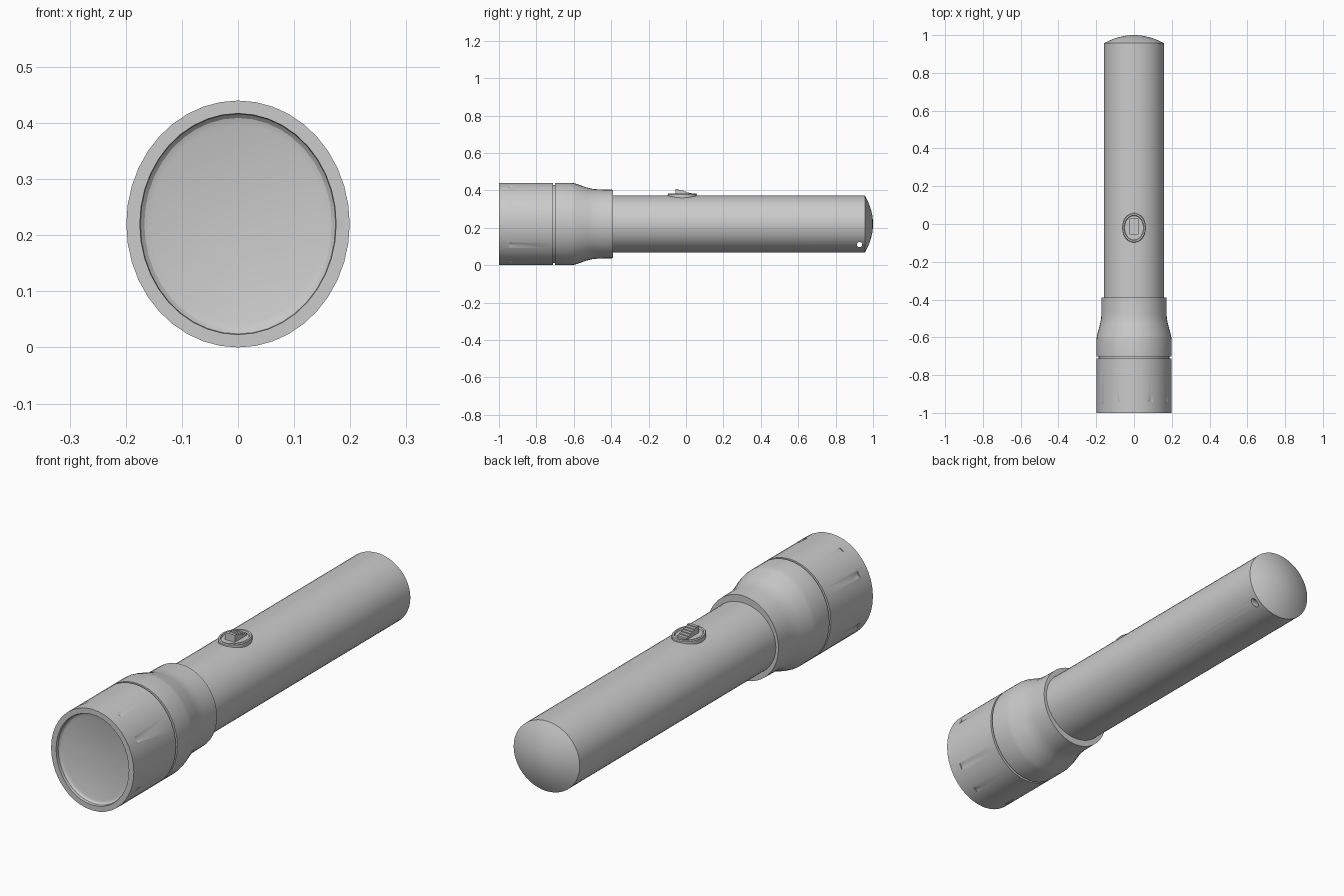
import bpy, bmesh, math
from mathutils import Matrix, Vector

cube = bpy.data.objects.get("Cube")
if cube:
    bpy.data.objects.remove(cube)

AXIS_Z = 0.22
TAU = 2 * math.pi

grey = bpy.data.materials.new("satin_grey")
grey.use_nodes = True
grey.diffuse_color = (0.6, 0.6, 0.6, 1)
grey.node_tree.nodes["Principled BSDF"].inputs["Base Color"].default_value = (0.6, 0.6, 0.6, 1)


def make(name, bm):
    bmesh.ops.recalc_face_normals(bm, faces=bm.faces)
    mesh = bpy.data.meshes.new(name)
    bm.to_mesh(mesh)
    bm.free()
    mesh.materials.append(grey)
    ob = bpy.data.objects.new(name, mesh)
    bpy.context.collection.objects.link(ob)
    return ob


def activate(ob):
    bpy.ops.object.select_all(action="DESELECT")
    ob.select_set(True)
    bpy.context.view_layer.objects.active = ob


def smooth(ob, angle=25):
    activate(ob)
    bpy.ops.object.shade_smooth_by_angle(angle=math.radians(angle))


def lathe(name, profile, segments, place):
    """Loft elliptical rings (offset, radius_a, radius_b); zero radius makes a pole."""
    bm = bmesh.new()
    rings = []
    for off, ra, rb in profile:
        n = 1 if ra == 0 else segments
        rings.append([bm.verts.new(place(off, ra * math.cos(TAU * i / segments),
                                         rb * math.sin(TAU * i / segments))) for i in range(n)])
    for a, b in zip(rings, rings[1:]):
        for i in range(segments):
            j = (i + 1) % segments
            quad = [a[i % len(a)], a[j % len(a)], b[j % len(b)], b[i % len(b)]]
            bm.faces.new(list(dict.fromkeys(quad)))
    return make(name, bm)


def along_y(off, a, b):
    return (a, off, AXIS_Z + b)


def cut(ob, cutters):
    for c in cutters:
        c.hide_render = True
        mod = ob.modifiers.new("cut", "BOOLEAN")
        mod.operation = "DIFFERENCE"
        mod.solver = "EXACT"
        mod.object = c
        activate(ob)
        bpy.ops.object.modifier_apply(modifier=mod.name)
        bpy.data.objects.remove(c)


def cone(name, r1, r2, depth, matrix):
    bm = bmesh.new()
    bmesh.ops.create_cone(bm, cap_ends=True, segments=24, radius1=r1, radius2=r2,
                          depth=depth, matrix=matrix)
    return make(name, bm)


# Head: recessed lens, bezel, groove, and taper to the collar
head = lathe("lamp_head", [
    (-0.975, 0, 0), (-0.976, 0.155, 0.177), (-0.98, 0.167, 0.189), (-0.987, 0.174, 0.196),
    (-1, 0.175, 0.197), (-1, 0.199, 0.22),
    (-0.711, 0.199, 0.22), (-0.711, 0.188, 0.209), (-0.701, 0.188, 0.209), (-0.701, 0.199, 0.22),
    (-0.61, 0.199, 0.22), (-0.59, 0.196, 0.216), (-0.53, 0.18, 0.195), (-0.5, 0.174, 0.188),
    (-0.47, 0.172, 0.185), (-0.39, 0.172, 0.183), (-0.39, 0.12, 0.12), (-0.39, 0, 0)], 40, along_y)

# Shallow finger flutes that start crisply near the front and fade backwards
flutes = []
for deg in (30, 63, 117, 150, 210, 243, 297, 330):
    t = math.radians(deg)
    surface = Vector((0.199 * math.cos(t), 0, 0.22 * math.sin(t)))
    out = surface.normalized()
    start = surface + out * 0.023 + Vector((0, -0.945, AXIS_Z))
    end = surface + out * 0.035 + Vector((0, -0.8, AXIS_Z))
    line = end - start
    turn = line.to_track_quat("Z", "Y").to_matrix().to_4x4()
    flutes.append(cone("flute_cutter", 0.028, 0.028, line.length,
                       Matrix.Translation((start + end) / 2) @ turn))
cut(head, flutes)
smooth(head)

# Barrel with a domed tail
dome = [(0.957 + 0.043 * math.sin(k), 0.159 * math.cos(k), 0.1525 * math.cos(k))
        for k in (0.3, 0.6, 0.9, 1.2, 1.4)]
dome = [(0.957 + 0.043 * (1 - f * f), 0.159 * f, 0.1525 * f) for f in (0.85, 0.68, 0.5, 0.3, 0.15)]
barrel = lathe("barrel", [(-0.45, 0, 0), (-0.45, 0.159, 0.1525), (0.957, 0.159, 0.1525)]
               + dome + [(1, 0, 0)], 48, along_y)

# Lanyard hole across the lower tail
hole = cone("lanyard_cutter", 0.014, 0.014, 0.6,
            Matrix.Translation((0, 0.928, 0.11)) @ Matrix.Rotation(math.pi / 2, 4, "Y"))
cut(barrel, [hole])
smooth(barrel, 20)

# Switch surround: oval ring with a shallow floor
surround = lathe("switch_surround", [
    (0.35, 0, 0), (0.35, 0.063, 0.078), (0.378, 0.063, 0.078), (0.382, 0.06, 0.075),
    (0.382, 0.053, 0.067), (0.376, 0.05, 0.064), (0.376, 0, 0)], 32,
    lambda off, a, b: (a, b - 0.02, off))
smooth(surround)

# Thumb slider: wedge, high at the front, stepping down to the back
STEPS = 6
side = [(-0.055, 0.37), (-0.055, 0.407)]
for s in range(STEPS):
    y, z = -0.055 + 0.014 * (s + 1), 0.407 - 0.0045 * s
    side += [(y, z), (y, z - 0.0045)]
side.append((side[-1][0], 0.37))
bm = bmesh.new()
base = bm.faces.new([bm.verts.new((-0.023, y, z)) for y, z in side])
grown = bmesh.ops.extrude_face_region(bm, geom=[base])
bmesh.ops.translate(bm, vec=(0.046, 0, 0),
                    verts=[v for v in grown["geom"] if isinstance(v, bmesh.types.BMVert)])
make("thumb_slider", bm)
